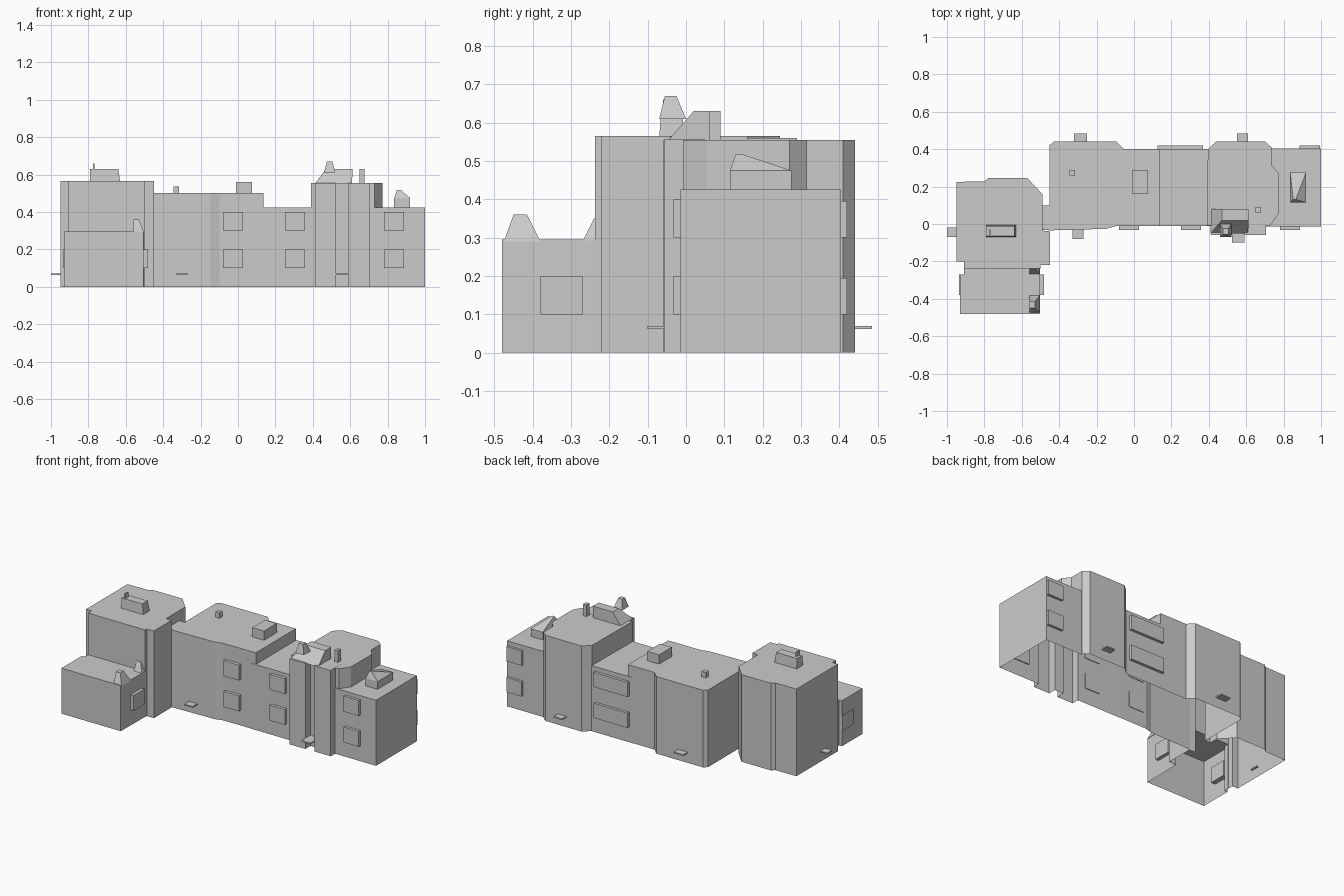
import bpy, bmesh

if "Cube" in bpy.data.objects:
    bpy.data.objects.remove(bpy.data.objects["Cube"])


def finish(name, bm):
    bmesh.ops.recalc_face_normals(bm, faces=bm.faces)
    mesh = bpy.data.meshes.new(name)
    bm.to_mesh(mesh)
    bm.free()
    ob = bpy.data.objects.new(name, mesh)
    bpy.context.collection.objects.link(ob)
    return ob


def prism(name, pts, z0, z1):
    """Extrude a plan outline from z0 up to z1."""
    bm = bmesh.new()
    f = bm.faces.new([bm.verts.new((x, y, z0)) for x, y in pts])
    r = bmesh.ops.extrude_face_region(bm, geom=[f], use_keep_orig=True)
    for v in r["geom"]:
        if isinstance(v, bmesh.types.BMVert):
            v.co.z = z1
    return finish(name, bm)


def frustum(name, base, top, z0, z1):
    """Block whose base and top rectangles (x0, x1, y0, y1) differ."""
    bm = bmesh.new()
    rings = []
    for (x0, x1, y0, y1), z in ((base, z0), (top, z1)):
        rings.append([bm.verts.new((x, y, z)) for x, y in
                      ((x0, y0), (x1, y0), (x1, y1), (x0, y1))])
    a, b = rings
    bm.faces.new(a[::-1])
    bm.faces.new(b)
    for i in range(4):
        j = (i + 1) % 4
        bm.faces.new((a[i], a[j], b[j], b[i]))
    return finish(name, bm)


def box(name, x0, x1, y0, y1, z0, z1):
    r = (x0, x1, y0, y1)
    return frustum(name, r, r, z0, z1)


# Building masses, joined into one shell
masses = [
    prism("building_shell", [(-.95, -.20), (-.91, -.20), (-.91, -.237), (-.5, -.237),
          (-.5, -.22), (-.45, -.22), (-.45, -.04), (-.49, -.035), (-.49, .16),
          (-.57, .245), (-.78, .245), (-.80, .228), (-.95, .225)], 0, .565),
    prism("low_wing", [(-.93, -.48), (-.505, -.48), (-.502, -.2), (-.905, -.2),
          (-.91, -.27), (-.93, -.27)], 0, .295),
    prism("middle_block", [(-.5, -.03), (-.45, -.034), (-.15, -.026), (-.1, -.012), (.135, -.01),
          (.135, .4), (-.055, .4), (-.095, .44), (-.43, .44), (-.452, .42),
          (-.452, .1), (-.5, .1)], 0, .5),
    box("link_block", .1, .45, -.012, .402, 0, .425),
    prism("right_tower", [(.39, -.008), (.73, -.008), (.773, .055), (.773, .27),
          (.735, .315), (.735, .41), (.7, .441), (.44, .441), (.395, .4)], 0, .555),
    box("end_block", .6, 1, -.014, .404, 0, .425),
    box("stair_bay_left", .412, .525, -.06, .05, 0, .554),
    box("stair_bay_right", .59, .705, -.058, .05, 0, .556),
]
shell = masses[0]
for other in masses[1:]:
    m = shell.modifiers.new("join", 'BOOLEAN')
    m.operation = 'UNION'
    m.solver = 'EXACT'
    m.object = other
dg = bpy.context.evaluated_depsgraph_get()
joined = bpy.data.meshes.new_from_object(shell.evaluated_get(dg))
shell.modifiers.clear()
shell.data = joined
for other in masses[1:]:
    bpy.data.objects.remove(other)

# Open underside
bm = bmesh.new()
bm.from_mesh(joined)
under = [f for f in bm.faces if all(abs(v.co.z) < 1e-4 for v in f.verts)]
bmesh.ops.delete(bm, geom=under, context='FACES')
bm.to_mesh(joined)
bm.free()

# Raised windows on two storeys
for z in (.1, .3):
    for x0 in (-.08, .25, .78):
        box("front_window", x0, x0 + .108, -.032, -.008, z, z + .1)
    for x0, x1 in ((-.11, .105), (.125, .37), (.885, .995)):
        if x0 > 0:
            box("back_window", x0, x1, .398, .42, z, z + .095)
for x0, x1 in ((-.51, -.482), (-.935, -.9)):
    box("side_window", x0, x1, -.38, -.27, .1, .2)

# Small ledges near the ground
for x0, x1, y0, y1 in ((-.33, -.27, -.08, -.03), (.525, .59, -.1, -.01),
                       (-.32, -.25, .43, .485), (.55, .61, .43, .485),
                       (-1, -.94, -.07, -.02)):
    box("ground_ledge", x0, x1, y0, y1, .062, .07)

# Rooftop housings
frustum("left_roof_unit", (-.79, -.63, -.07, -.005), (-.79, -.64, -.065, -.01), .56, .63)
box("left_roof_post", -.774, -.766, -.06, -.03, .6, .66)
box("roof_hatch", -.01, .075, .16, .29, .495, .56)
box("roof_vent", -.345, -.315, .26, .29, .495, .535)
frustum("tower_roof_unit", (.41, .61, -.05, .08), (.47, .612, .02, .08), .55, .63)
frustum("tower_chimney", (.46, .52, -.07, .0), (.475, .505, -.055, -.025), .61, .67)
box("tower_post", .65, .675, .06, .09, .55, .63)
frustum("end_roof_unit", (.835, .92, .115, .275), (.835, .92, .115, .275), .42, .475)
frustum("end_roof_peak", (.835, .92, .115, .275), (.85, .87, .13, .145), .475, .518)

# Low wing chimney and sloping upstand against the tall block
frustum("wing_chimney", (-.56, -.502, -.475, -.38), (-.56, -.53, -.45, -.415), .29, .36)
frustum("wing_upstand", (-.56, -.502, -.27, -.23), (-.56, -.53, -.24, -.23), .29, .35)
